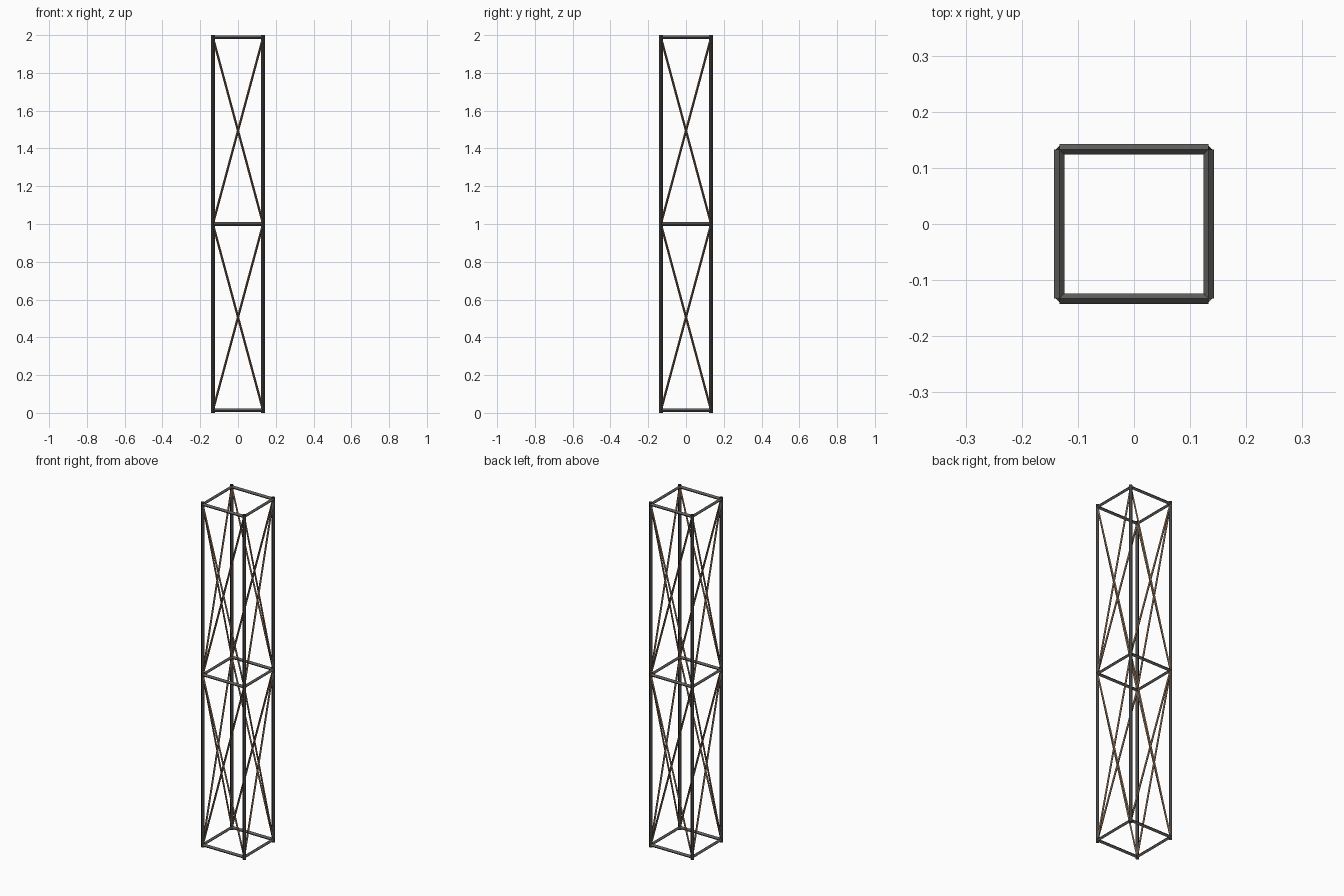
import bpy, bmesh
from mathutils import Vector, Matrix
from math import pi

if "Cube" in bpy.data.objects:
    bpy.data.objects.remove(bpy.data.objects["Cube"])

C = 0.133                   # leg centre offset
LEVELS = (0.013, 1.0, 1.988)  # heights of the horizontal rails


def material(name, rgb):
    m = bpy.data.materials.new(name)
    m.diffuse_color = (*rgb, 1)
    m.use_nodes = True
    m.node_tree.nodes["Principled BSDF"].inputs["Base Color"].default_value = m.diffuse_color
    return m


CHARCOAL = material("charcoal steel", (0.055, 0.055, 0.055))
GREY = material("grey steel", (0.11, 0.11, 0.105))
BROWN = material("brown brace", (0.17, 0.10, 0.06))


def add_bar(name, start, end, radius, side, mat):
    """Open four-sided tube whose corners point along 'side' and across it."""
    start, end, side = Vector(start), Vector(end), Vector(side)
    across = (end - start).normalized().cross(side)
    ring = [side * radius, across * radius, -side * radius, -across * radius]
    bm = bmesh.new()
    a = [bm.verts.new(start + o) for o in ring]
    b = [bm.verts.new(end + o) for o in ring]
    for i in range(4):
        j = (i + 1) % 4
        bm.faces.new((a[i], a[j], b[j], b[i]))
    bmesh.ops.recalc_face_normals(bm, faces=bm.faces)
    me = bpy.data.meshes.new(name)
    bm.to_mesh(me)
    bm.free()
    me.materials.append(mat)
    ob = bpy.data.objects.new(name, me)
    bpy.context.collection.objects.link(ob)
    return ob


# each of the four sides is the front side turned about z
for k, side_name in enumerate(("front", "right", "back", "left")):
    turn = Matrix.Rotation(k * pi / 2, 3, 'Z')
    out = turn @ Vector((0, -1, 0))

    def at(x, z):
        return turn @ Vector((x, -C, z))

    # corner leg
    add_bar(f"{side_name}_leg", at(-C, 0), at(-C, 2), 0.0108, out, CHARCOAL)

    # horizontal rails
    for z, level in zip(LEVELS, ("bottom", "middle", "top")):
        add_bar(f"{side_name}_{level}_rail", at(-C, z), at(C, z), 0.0095, out, GREY)

    # crossed diagonal braces in both bays
    for bay, (z0, z1) in zip(("lower", "upper"), zip(LEVELS, LEVELS[1:])):
        add_bar(f"{side_name}_{bay}_brace_a", at(-C, z0), at(C, z1), 0.006, out, BROWN)
        add_bar(f"{side_name}_{bay}_brace_b", at(C, z0), at(-C, z1), 0.006, out, BROWN)
